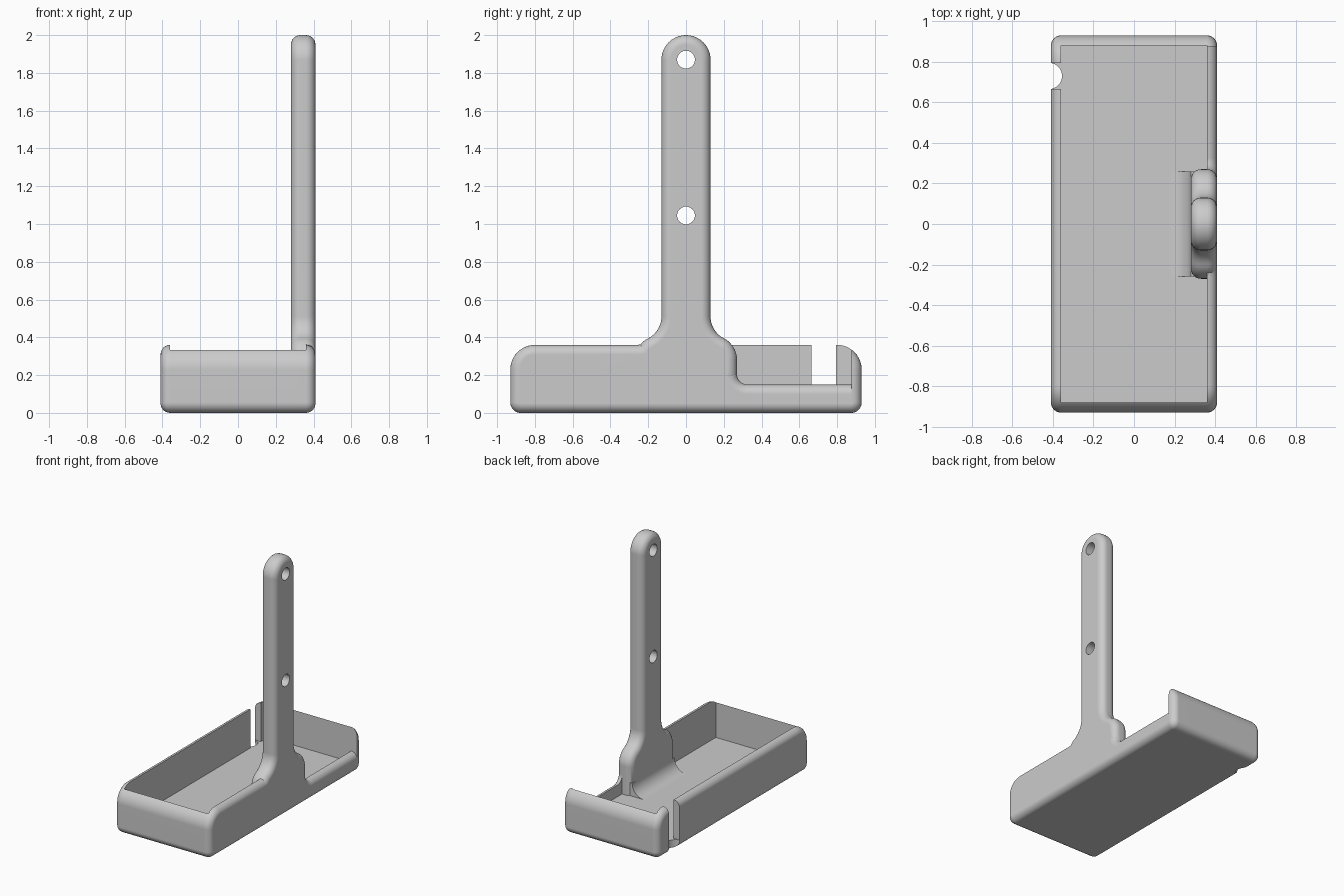
import bpy, bmesh, math
from mathutils import Vector

cube = bpy.data.objects.get("Cube")
if cube:
    bpy.data.objects.remove(cube, do_unlink=True)

grey = bpy.data.materials.new("plain_grey")
grey.use_nodes = True
color = (0.6, 0.6, 0.6, 1)
grey.diffuse_color = color
grey.node_tree.nodes["Principled BSDF"].inputs["Base Color"].default_value = color

SIDE, END, FLOOR, WALL, ROUND = 0.41, 0.93, 0.06, 0.05, 0.05
INNER_X, INNER_Y = SIDE - WALL, END - WALL
SPLIT = 0.30      # the right wall is a separate piece beyond this x
POST_X = 0.28     # inner face of the post


def arc(cy, cz, r, start, stop, steps=10):
    angles = [math.radians(start + (stop - start) * i / steps) for i in range(steps + 1)]
    return [Vector((cy + r * math.cos(a), cz + r * math.sin(a))) for a in angles]


def clean(points):
    out = []
    for p in map(Vector, points):
        if not out or (p - out[-1]).length > 0.004:
            out.append(p)
    if (out[0] - out[-1]).length < 0.004:
        out.pop()
    return out


def inset(points, d):
    """Move a counter-clockwise outline inward by d."""
    out = []
    for i, p in enumerate(points):
        a = (p - points[i - 1]).normalized()
        b = (points[(i + 1) % len(points)] - p).normalized()
        n1, n2 = Vector((-a.y, a.x)), Vector((-b.y, b.x))
        out.append(p + (n1 + n2) * d / (1 + n1.dot(n2)))
    return out


def finish(name, bm):
    bmesh.ops.recalc_face_normals(bm, faces=bm.faces)
    mesh = bpy.data.meshes.new(name)
    bm.to_mesh(mesh)
    bm.free()
    mesh.materials.append(grey)
    ob = bpy.data.objects.new(name, mesh)
    bpy.context.collection.objects.link(ob)
    return ob


def loft(name, outline, x0, x1, round0=0.0, round1=0.0, steps=6):
    """Extrude a y-z outline along x, with rounded rims at either end."""
    outline = clean(outline)
    quarter = [math.pi / 2 * i / steps for i in range(steps + 1)]
    rings = [(x0, 0)] if not round0 else [
        (x0 + round0 * (1 - math.sin(t)), round0 * (1 - math.cos(t))) for t in reversed(quarter)]
    rings += [(x1, 0)] if not round1 else [
        (x1 - round1 * (1 - math.sin(t)), round1 * (1 - math.cos(t))) for t in quarter]
    bm = bmesh.new()
    loops = [[bm.verts.new((x, p.x, p.y)) for p in inset(outline, d)] for x, d in rings]
    n = len(outline)
    for a, b in zip(loops, loops[1:]):
        for i in range(n):
            j = (i + 1) % n
            bm.faces.new((a[i], a[j], b[j], b[i]))
    bm.faces.new(loops[0])
    bm.faces.new(loops[-1])
    return finish(name, bm)


def box(x0, x1, y0, y1, z0, z1):
    return loft("cutter", [(y0, z0), (y1, z0), (y1, z1), (y0, z1)], x0, x1)


def cylinder(location, radius, depth, rotation=(0, 0, 0)):
    bpy.ops.mesh.primitive_cylinder_add(vertices=40, radius=radius, depth=depth,
                                        location=location, rotation=rotation)
    return bpy.context.object


def activate(ob):
    bpy.ops.object.select_all(action="DESELECT")
    ob.select_set(True)
    bpy.context.view_layer.objects.active = ob


def cut(ob, cutters):
    for cutter in cutters:
        cutter.hide_render = True
        activate(ob)
        mod = ob.modifiers.new("cut", "BOOLEAN")
        mod.operation, mod.solver, mod.object = "DIFFERENCE", "EXACT", cutter
        bpy.ops.object.modifier_apply(modifier=mod.name)
        bpy.data.objects.remove(cutter, do_unlink=True)


def smooth(ob):
    activate(ob)
    bpy.ops.object.shade_smooth_by_angle(angle=math.radians(32))
    mod = ob.modifiers.new("even_shading", "WEIGHTED_NORMAL")
    mod.keep_sharp = True


def pocket():
    return box(-INNER_X, INNER_X, -INNER_Y, INNER_Y, FLOOR, 1)


# Outline corners shared by the tray and its right wall
bottom = arc(-0.875, 0.055, 0.055, 180, 270) + arc(0.875, 0.055, 0.055, 270, 360)
front_top = arc(-0.80, 0.23, 0.13, 90, 180)

# Tray: rounded block, hollowed, with a cable slot in the left wall
tray = loft("tray", bottom + arc(0.80, 0.23, 0.13, 0, 90) + front_top,
            -SIDE, SIDE, ROUND, ROUND)
cut(tray, [
    pocket(),
    box(SPLIT, 1, -2, 0.875, -1, 2),
    box(-1, -0.33, 0.665, 0.795, FLOOR, 1),
    cylinder((-0.42, 0.73, 0), 0.065, 1),
])

# Right wall: tall at the front, swept up to the post, low at the back
right_wall = loft("right_wall",
                  bottom + [(END, 0.15)] + arc(0.325, 0.205, 0.055, 270, 180)
                  + [(0, 0.5), (-0.05, 0.52)] + arc(-0.26, 0.49, 0.13, 0, -90) + front_top,
                  SPLIT, SIDE, 0, ROUND)
cut(right_wall, [pocket(), box(0, 1, INNER_Y, 2, -1, 1)])

# Post: shouldered base, straight stem, round top, two screw holes
half = ([Vector((0.27, 0.03))] + arc(0.14, 0.28, 0.13, 0, 62)
        + arc(0.26, 0.51, 0.13, 242, 180) + arc(0, 1.87, 0.13, 0, 90))
post = loft("post", half + [Vector((-p.x, p.y)) for p in reversed(half)],
            POST_X, SIDE, ROUND, ROUND)
cut(post, [cylinder((0.35, 0, z), 0.047, 1, (0, math.pi / 2, 0)) for z in (1.045, 1.87)])

# Curved fillet from the tray floor up to the post base
bm = bmesh.new()
curve = arc(0.18, FLOOR + 0.1, 0.1, 270, 360)
section = [(0.18, 0.04), *curve, (0.31, FLOOR + 0.1), (0.31, 0.04)]
face = bm.faces.new([bm.verts.new((p[0], -0.26, p[1])) for p in section])
side = bmesh.ops.extrude_face_region(bm, geom=[face])
bmesh.ops.translate(bm, vec=(0, 0.52, 0),
                    verts=[v for v in side["geom"] if isinstance(v, bmesh.types.BMVert)])
base_fillet = finish("base_fillet", bm)

for part in (tray, right_wall, post, base_fillet):
    smooth(part)
